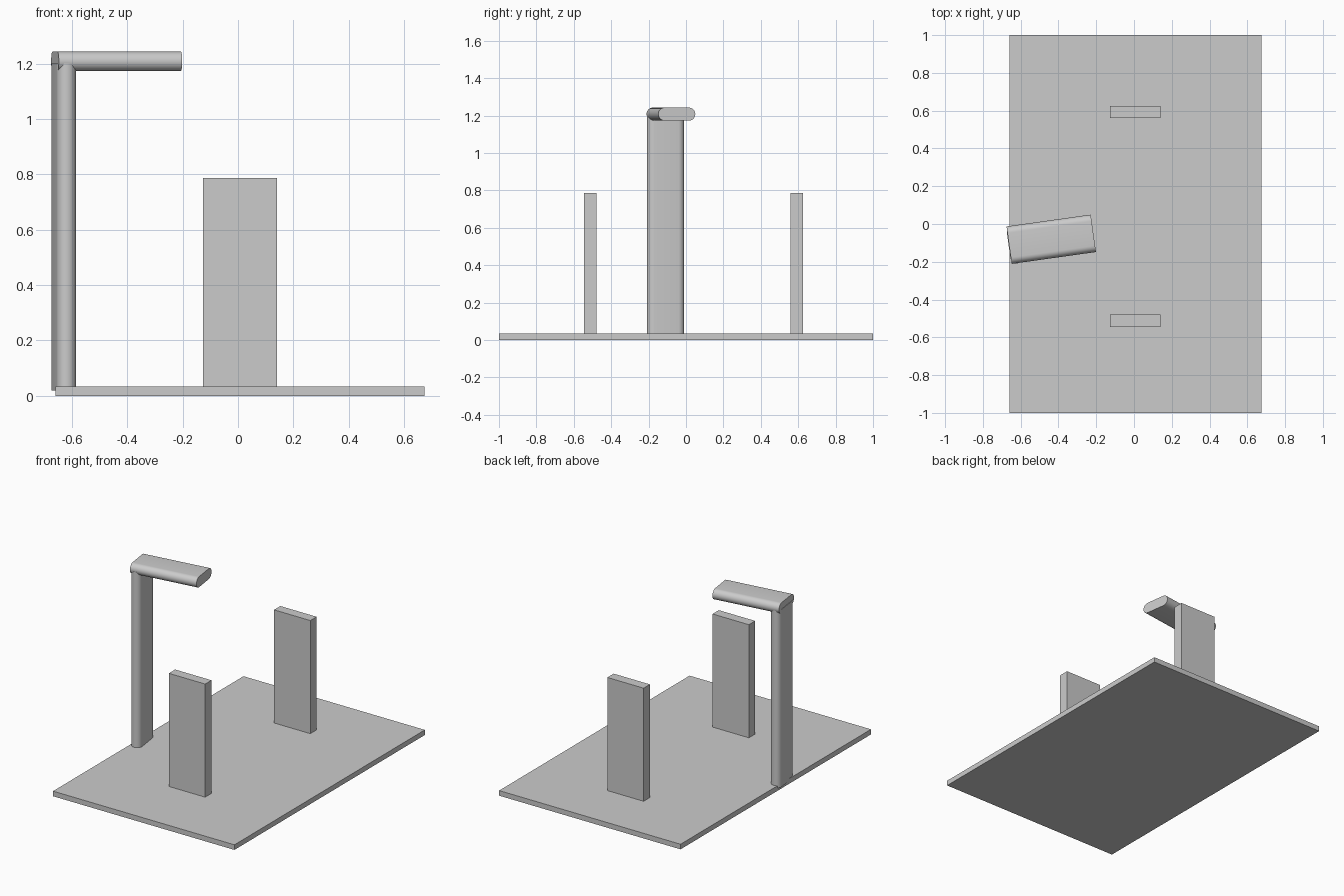
import bpy, bmesh, math
from mathutils import Matrix

if "Cube" in bpy.data.objects:
    bpy.data.objects.remove(bpy.data.objects["Cube"])

ANGLE = math.radians(8)


def box(name, x, y, z):
    bm = bmesh.new()
    bmesh.ops.create_cube(bm, size=1)
    for v in bm.verts:
        v.co = [lo + (c + 0.5) * (hi - lo) for c, (lo, hi) in zip(v.co, (x, y, z))]
    return finish(name, bm)


def finish(name, bm):
    bmesh.ops.recalc_face_normals(bm, faces=bm.faces)
    mesh = bpy.data.meshes.new(name)
    bm.to_mesh(mesh)
    bm.free()
    ob = bpy.data.objects.new(name, mesh)
    bpy.context.collection.objects.link(ob)
    return ob


def rounded_bar(name, width, thick, length, matrix, steps=16):
    """Round-edged flat bar: width along y, thickness along x, extruded up z."""
    r = thick / 2
    bm = bmesh.new()
    ring = []
    for side in (1, -1):
        for i in range(steps + 1):
            a = math.pi * i / steps + (0 if side == 1 else math.pi)
            ring.append(bm.verts.new((r * math.cos(a),
                                      side * (width / 2 - r) + r * math.sin(a), 0)))
    face = bm.faces.new(ring)
    ext = bmesh.ops.extrude_face_region(bm, geom=[face])
    top = [g for g in ext["geom"] if isinstance(g, bmesh.types.BMVert)]
    bmesh.ops.translate(bm, verts=top, vec=(0, 0, length))
    bmesh.ops.transform(bm, matrix=matrix, verts=bm.verts)
    ob = finish(name, bm)
    bpy.ops.object.select_all(action='DESELECT')
    ob.select_set(True)
    bpy.context.view_layer.objects.active = ob
    bpy.ops.object.shade_smooth_by_angle(angle=math.radians(35))
    return ob


# Base plate
box("base_plate", (-0.66, 0.674), (-1, 1), (0, 0.034))

# Two upright panels
for name, y in (("front_panel", -0.512), ("back_panel", 0.593)):
    box(name, (-0.127, 0.14), (y - 0.033, y + 0.033), (0.03, 0.786))

# Turned post and overhanging arm
turn = Matrix.Rotation(ANGLE, 4, 'Z')
rounded_bar("post", 0.2, 0.07, 1.18, Matrix.Translation((-0.629, -0.109, 0.02)) @ turn)
rounded_bar("arm", 0.2, 0.07, 0.45,
            Matrix.Translation((-0.661, -0.112, 1.208)) @ turn
            @ Matrix.Rotation(math.pi / 2, 4, 'Y'))
